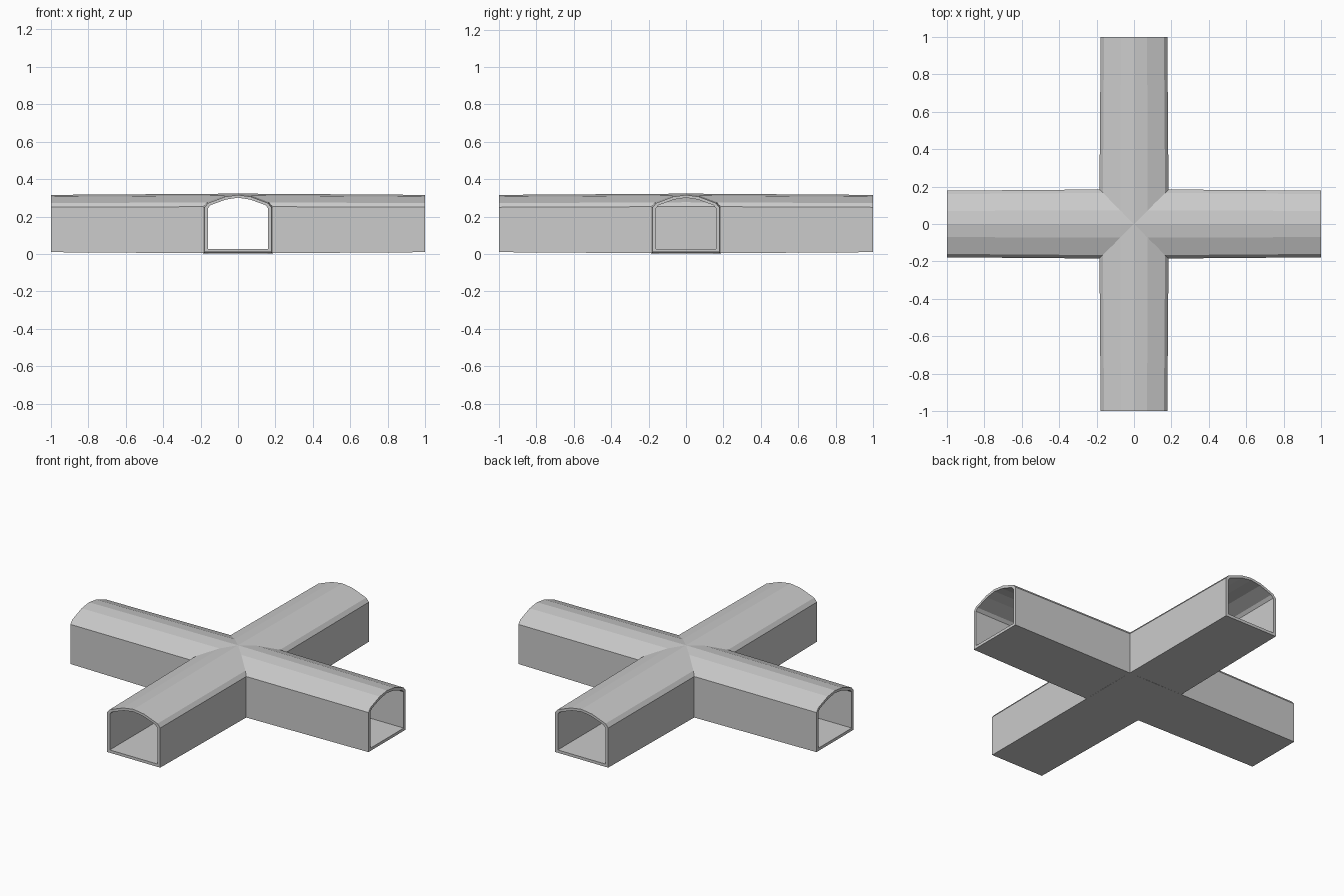
import bpy, bmesh
from math import pi
from mathutils import Matrix

if "Cube" in bpy.data.objects:
    bpy.data.objects.remove(bpy.data.objects["Cube"])

STATIONS = ((-1, 1.0), (0, 1.045), (1, 1.0))   # tunnel bulges slightly at the middle
MID = 0.163


def profile(half):
    pts = half + [(-x, z) for x, z in reversed(half) if x > 0]
    return pts


OUTER = profile([(.178, .01), (.178, .25), (.16, .272), (.07, .306), (0, .316)])
INNER = profile([(.16, .027), (.16, .246), (.145, .262), (.065, .291), (0, .301)])


def tunnel(name, angle, solid=False):
    bm = bmesh.new()

    def rings(prof):
        return [[bm.verts.new((x * s, y, MID + (z - MID) * s)) for x, z in prof]
                for y, s in STATIONS]

    def skin(a, b):
        n = len(a)
        for i in range(n):
            j = (i + 1) % n
            bm.faces.new((a[i], a[j], b[j], b[i]))

    inner = rings(INNER)
    for a, b in zip(inner, inner[1:]):
        skin(a, b)
    if solid:
        bm.faces.new(inner[0])
        bm.faces.new(inner[-1])
    else:
        outer = rings(OUTER)
        for a, b in zip(outer, outer[1:]):
            skin(a, b)
        skin(outer[0], inner[0])
        skin(outer[-1], inner[-1])
    bmesh.ops.recalc_face_normals(bm, faces=bm.faces[:])
    bm.transform(Matrix.Rotation(angle, 4, 'Z'))
    me = bpy.data.meshes.new(name)
    bm.to_mesh(me)
    bm.free()
    ob = bpy.data.objects.new(name, me)
    bpy.context.collection.objects.link(ob)
    return ob


# through tunnel runs front to back, side arms butt against its walls
tunnel("main_tunnel", 0)
arms = tunnel("side_tunnels", pi / 2)

# clear the main passage out of the side tunnels
cutter = tunnel("passage_cutter", 0, solid=True)
cutter.scale = (1.005, 1.05, 1.005)
cutter.hide_render = True
cutter.hide_viewport = False
mod = arms.modifiers.new("clear_passage", 'BOOLEAN')
mod.operation = 'DIFFERENCE'
mod.solver = 'EXACT'
mod.object = cutter
bpy.context.view_layer.objects.active = arms
bpy.context.view_layer.update()
bpy.ops.object.modifier_apply(modifier=mod.name)
bpy.data.objects.remove(cutter)
